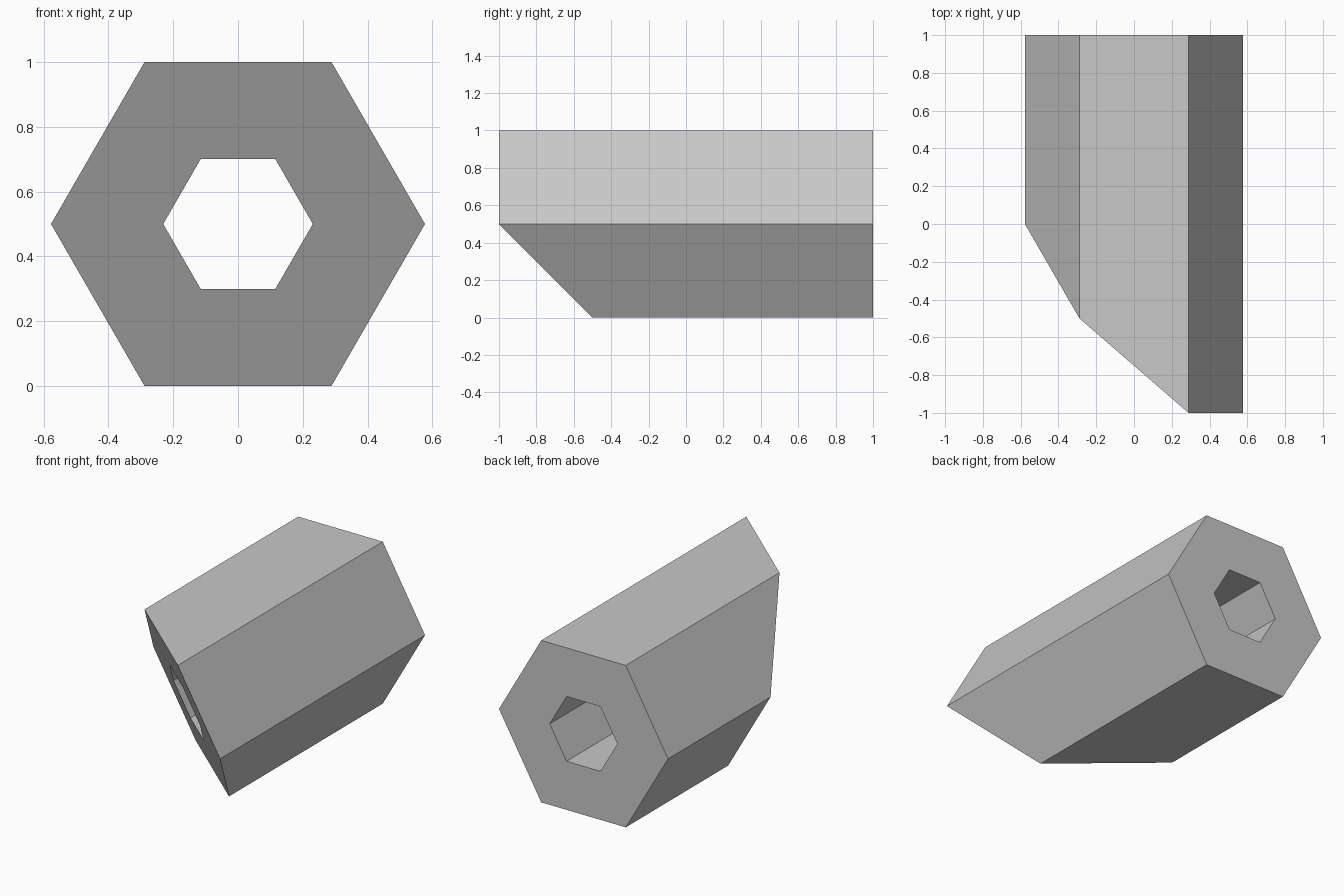
import bpy
import bmesh
from math import cos, sin, pi, sqrt

SIDES = 6
OUTER = 1 / sqrt(3)      # corner radius giving a height of 1
INNER = 0.4 * OUTER      # corner radius of the bore
MID_Z = 0.5

cube = bpy.data.objects.get("Cube")
if cube:
    bpy.data.objects.remove(cube, do_unlink=True)

grey = bpy.data.materials.new("light_grey")
grey.use_nodes = True
colour = (0.58, 0.58, 0.58, 1)
grey.diffuse_color = colour
grey.node_tree.nodes["Principled BSDF"].inputs["Base Color"].default_value = colour


def back_end(x, z):
    return 1.0


def slanted_end(x, z):
    # Plane leaning across the tube, furthest forward at its upper left
    return -0.5 - x * sqrt(3) / 2 - (z - MID_Z) / 2


def ring(bm, radius, end):
    verts = []
    for i in range(SIDES):
        angle = 2 * pi * i / SIDES
        x, z = radius * cos(angle), MID_Z + radius * sin(angle)
        verts.append(bm.verts.new((x, end(x, z), z)))
    return verts


# Hexagonal tube: outer wall, slanted front, bore wall and flat back
bm = bmesh.new()
rings = [ring(bm, OUTER, back_end), ring(bm, OUTER, slanted_end),
         ring(bm, INNER, slanted_end), ring(bm, INNER, back_end)]
for k, a in enumerate(rings):
    b = rings[(k + 1) % len(rings)]
    for i in range(SIDES):
        j = (i + 1) % SIDES
        bm.faces.new((a[i], a[j], b[j], b[i]))
bmesh.ops.recalc_face_normals(bm, faces=bm.faces)

mesh = bpy.data.meshes.new("hexagonal_tube")
bm.to_mesh(mesh)
bm.free()
mesh.materials.append(grey)
tube = bpy.data.objects.new("hexagonal_tube", mesh)
bpy.context.collection.objects.link(tube)
